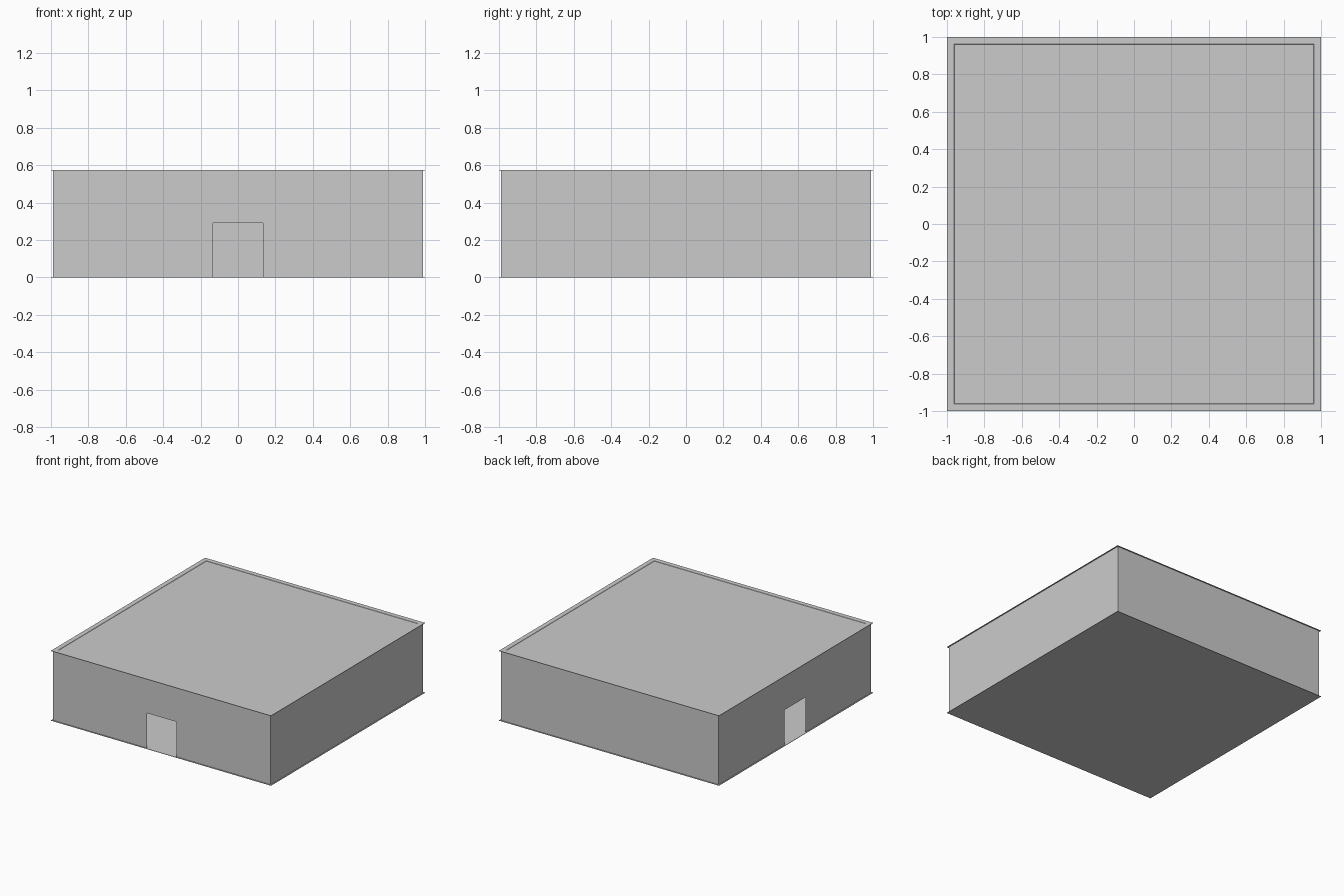
import bpy, bmesh
from mathutils import Matrix

if "Cube" in bpy.data.objects:
    bpy.data.objects.remove(bpy.data.objects["Cube"])

HEIGHT = 0.575    # overall height
WALL = 0.99       # wall planes sit just inside the slab edges
SLAB = 0.003      # very thin floor and roof sheets
DOOR_W, DOOR_H = 0.135, 0.29


def finish(name, bm):
    mesh = bpy.data.meshes.new(name)
    bm.to_mesh(mesh)
    bm.free()
    obj = bpy.data.objects.new(name, mesh)
    bpy.context.collection.objects.link(obj)
    return obj


def slab_mesh(z):
    bm = bmesh.new()
    bmesh.ops.create_cube(bm, size=2)
    bmesh.ops.scale(bm, vec=(1, 1, SLAB / 2), verts=bm.verts)
    bmesh.ops.translate(bm, vec=(0, 0, z + SLAB / 2), verts=bm.verts)
    return bm


def wall(name, angle, door):
    # outline in the front plane, with a notch for the doorway
    z0, z1 = SLAB / 2, HEIGHT - SLAB / 2
    outline = [(-WALL, z0)]
    if door:
        outline += [(-DOOR_W, z0), (-DOOR_W, DOOR_H), (DOOR_W, DOOR_H), (DOOR_W, z0)]
    outline += [(WALL, z0), (WALL, z1), (-WALL, z1)]
    bm = bmesh.new()
    bm.faces.new([bm.verts.new((x, -WALL, z)) for x, z in outline])
    bmesh.ops.rotate(bm, cent=(0, 0, 0), verts=bm.verts,
                     matrix=Matrix.Rotation(angle, 3, 'Z'))
    return finish(name, bm)


# floor sheet
finish("floor", slab_mesh(0))

# roof sheet with a shallow raised border around a recessed panel
bm = slab_mesh(HEIGHT - SLAB)
top = max(bm.faces, key=lambda f: f.calc_center_median().z)
bmesh.ops.inset_region(bm, faces=[top], thickness=0.055)
bmesh.ops.inset_region(bm, faces=[top], thickness=0.003, depth=-0.002)
finish("roof", bm)

# four walls, doorways in the front and left ones
quarter = 1.5707963
for i, (side, door) in enumerate([("front", True), ("right", False),
                                  ("back", False), ("left", True)]):
    wall(side + "_wall", i * quarter, door)
